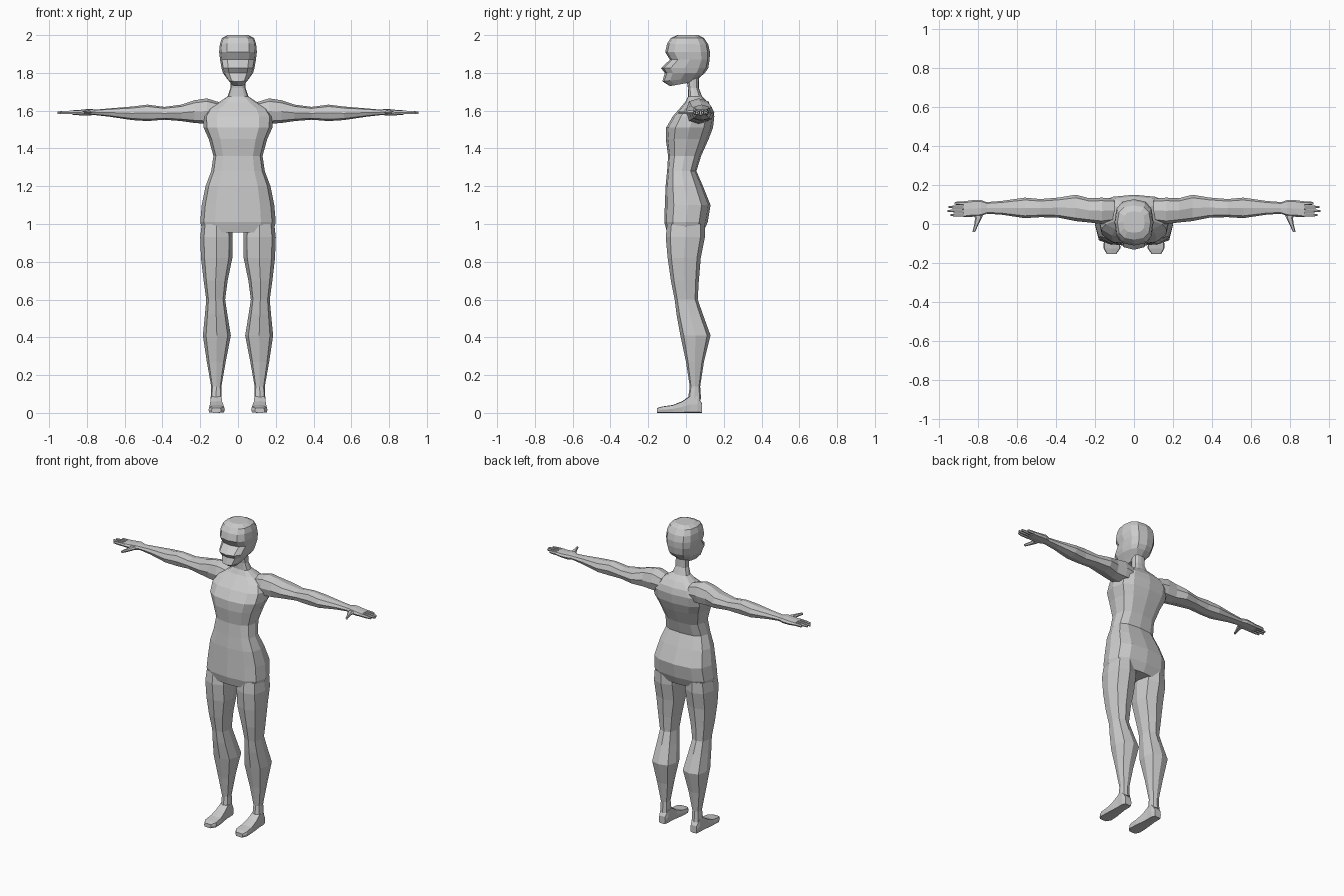
import bpy, bmesh
from math import cos, sin, tau, copysign

# position along loft axis + two cross-section coordinates -> xyz
AXES = {
    'z': lambda t, a, b: (a, b, t),
    'x': lambda t, a, b: (t, a, b),
    'y': lambda t, a, b: (a, t, b),
}


def loft(name, axis, rings, n=8, p=0.8, mirror=False):
    """Skin rings (t, a0, a1, b0, b1); t may be a (front, back) pair for a tilted ring.
    p below 1 makes the section squarer."""
    bm = bmesh.new()
    loops = []
    for t, a0, a1, b0, b1 in rings:
        t0, t1 = t if isinstance(t, tuple) else (t, t)
        loop = []
        for k in range(n):
            c, s = cos(tau * k / n), sin(tau * k / n)
            c = copysign(abs(c) ** p, c) if abs(c) > 1e-6 else 0
            s = copysign(abs(s) ** p, s) if abs(s) > 1e-6 else 0
            a = (a0 + a1) / 2 + c * (a1 - a0) / 2
            b = (b0 + b1) / 2 + s * (b1 - b0) / 2
            tt = t0 + (t1 - t0) * (s + 1) / 2
            loop.append(bm.verts.new(AXES[axis](tt, a, b)))
        loops.append(loop)
    for l0, l1 in zip(loops, loops[1:]):
        for k in range(n):
            j = (k + 1) % n
            bm.faces.new((l0[k], l0[j], l1[j], l1[k]))
    bm.faces.new(loops[0])
    bm.faces.new(loops[-1])
    bmesh.ops.recalc_face_normals(bm, faces=bm.faces)
    me = bpy.data.meshes.new(name)
    bm.to_mesh(me)
    bm.free()
    ob = bpy.data.objects.new(name, me)
    bpy.context.collection.objects.link(ob)
    if mirror:
        ob.modifiers.new("mirror", 'MIRROR').use_mirror_merge = False
    return ob


def sym(rows):
    """(z, half width, front y, back y) -> ring"""
    return [(z, -w, w, f, b) for z, w, f, b in rows]


# torso and neck
loft("torso", 'z', sym([
    (0.955, 0.185, -0.10, 0.09), (1.01, 0.20, -0.115, 0.115),
    (1.10, 0.192, -0.112, 0.13), (1.20, 0.172, -0.108, 0.09),
    (1.28, 0.142, -0.10, 0.055), (1.36, 0.13, -0.095, 0.08),
    (1.45, 0.155, -0.107, 0.12), (1.51, 0.182, -0.105, 0.143),
    (1.57, 0.185, -0.07, 0.15), (1.61, 0.16, -0.035, 0.14),
    (1.645, 0.10, -0.005, 0.115), (1.675, 0.055, 0.01, 0.085),
    (1.72, 0.04, 0.01, 0.068), (1.78, 0.04, 0.0, 0.068)]), n=12, p=0.72)

# head, with jaw, nose, eye line and brow rings
loft("head", 'z', sym([
    ((1.73, 1.755), 0.035, -0.085, 0.055), ((1.755, 1.775), 0.055, -0.125, 0.072),
    (1.80, 0.08, -0.112, 0.10), (1.825, 0.087, -0.132, 0.118),
    (1.87, 0.095, -0.085, 0.125), (1.91, 0.10, -0.11, 0.127),
    ((1.955, 1.95), 0.096, -0.10, 0.118), (1.985, 0.085, -0.08, 0.095),
    (2.0, 0.055, -0.045, 0.065)]), n=12, p=0.75)

# legs
loft("leg", 'z', [
    (1.0, 0.035, 0.192, -0.10, 0.10), (0.93, 0.028, 0.20, -0.107, 0.10),
    (0.82, 0.03, 0.196, -0.097, 0.078), (0.70, 0.055, 0.182, -0.08, 0.068),
    (0.60, 0.068, 0.168, -0.06, 0.062), (0.52, 0.056, 0.175, -0.05, 0.09),
    (0.41, 0.038, 0.186, -0.03, 0.13), (0.27, 0.065, 0.165, 0.0, 0.095),
    (0.14, 0.088, 0.142, 0.02, 0.075), (0.07, 0.086, 0.145, 0.01, 0.08)],
    p=0.75, mirror=True)

# feet
loft("foot", 'y', [
    (0.085, 0.092, 0.138, 0.0, 0.05), (0.06, 0.084, 0.146, 0.0, 0.09),
    (0.02, 0.084, 0.146, 0.0, 0.09), (-0.02, 0.08, 0.15, 0.0, 0.062),
    (-0.07, 0.072, 0.154, 0.0, 0.042), (-0.125, 0.07, 0.156, 0.0, 0.034),
    (-0.153, 0.09, 0.14, 0.0, 0.026)], p=0.3, mirror=True)

# arms
loft("arm", 'x', [
    (0.10, 0.01, 0.13, 1.54, 1.645), (0.165, 0.0, 0.135, 1.53, 1.665),
    (0.23, 0.008, 0.132, 1.535, 1.655), (0.30, 0.015, 0.15, 1.545, 1.632),
    (0.39, 0.033, 0.135, 1.552, 1.62), (0.48, 0.035, 0.128, 1.545, 1.632),
    (0.56, 0.03, 0.135, 1.55, 1.622), (0.68, 0.048, 0.118, 1.568, 1.612),
    (0.76, 0.053, 0.112, 1.577, 1.605)], p=0.75, mirror=True)

# hands
loft("palm", 'x', [
    (0.75, 0.055, 0.11, 1.578, 1.605), (0.785, 0.04, 0.123, 1.575, 1.61),
    (0.83, 0.037, 0.122, 1.575, 1.605), (0.875, 0.037, 0.116, 1.578, 1.602)],
    p=0.6, mirror=True)
for i, (y, tip) in enumerate([(0.046, 0.94), (0.067, 0.955), (0.087, 0.95), (0.106, 0.92)]):
    loft(f"finger_{i + 1}", 'x', [
        (0.86, y - 0.009, y + 0.009, 1.58, 1.602),
        (0.91, y - 0.008, y + 0.008, 1.58, 1.60),
        (tip, y - 0.005, y + 0.005, 1.582, 1.597)], n=6, mirror=True)
loft("thumb", 'y', [
    (0.06, 0.77, 0.825, 1.58, 1.602), (0.03, 0.78, 0.815, 1.58, 1.602),
    (0.0, 0.796, 0.818, 1.58, 1.60), (-0.04, 0.814, 0.828, 1.582, 1.597)],
    n=6, mirror=True)
